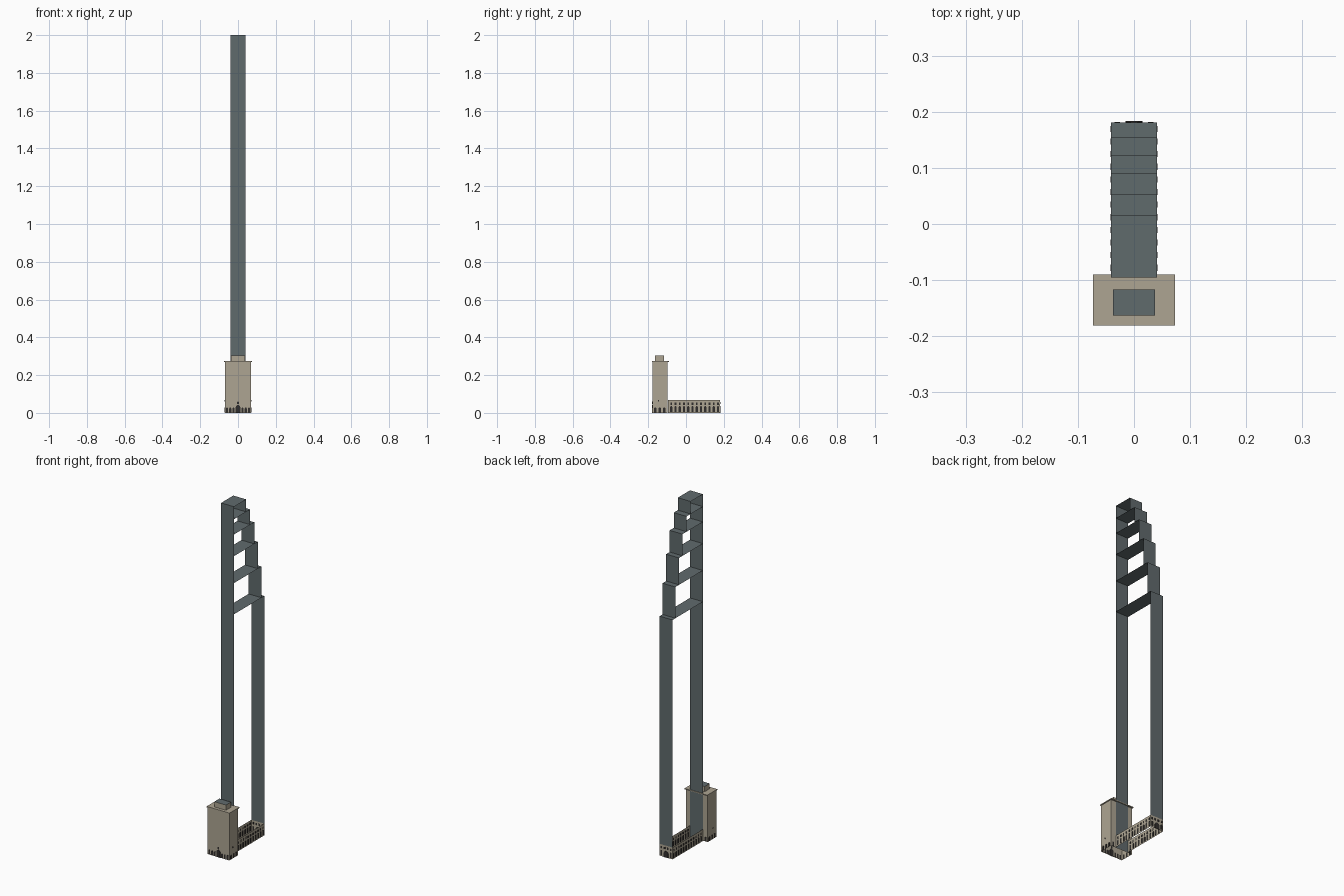
import bpy
import bmesh
import math
from mathutils import Vector

cube = bpy.data.objects.get("Cube")
if cube:
    bpy.data.objects.remove(cube, do_unlink=True)


def material(name, color):
    m = bpy.data.materials.new(name)
    m.use_nodes = True
    m.diffuse_color = (*color, 1)
    m.node_tree.nodes["Principled BSDF"].inputs["Base Color"].default_value = (*color, 1)
    return m


STONE = material("beige stone", (0.42, 0.375, 0.29))
SLATE = material("slate panel", (0.118, 0.145, 0.152))
DARK = material("dark opening", (0.03, 0.027, 0.025))


def build(name, bm, *mats):
    mesh = bpy.data.meshes.new(name)
    bm.to_mesh(mesh)
    bm.free()
    for m in mats:
        mesh.materials.append(m)
    obj = bpy.data.objects.new(name, mesh)
    bpy.context.collection.objects.link(obj)
    return obj


def add_box(bm, lo, hi):
    lo, hi = Vector(lo), Vector(hi)
    verts = bmesh.ops.create_cube(bm, size=1)["verts"]
    for v in verts:
        v.co = (lo + hi) / 2 + v.co * (hi - lo)
    return list({f for v in verts for f in v.link_faces})


def add_quad(bm, origin, u, v):
    o, u, v = Vector(origin), Vector(u), Vector(v)
    return bm.faces.new([bm.verts.new(p) for p in (o, o + u, o + u + v, o + v)])


def add_opening(bm, along, center, face, base, width, height, arched=False):
    """Thin plate lying on a wall; along is the axis the wall runs on."""
    half, t = width / 2, 0.0012
    outline = [(-half, base), (half, base)]
    if arched:
        steps = 6
        spring = base + height - half
        outline += [(half * math.cos(math.pi * i / steps),
                     spring + half * math.sin(math.pi * i / steps)) for i in range(steps + 1)]
    else:
        outline += [(half, base + height), (-half, base + height)]
    rings = []
    for d in (face - t, face + t):
        rings.append([bm.verts.new((center + a, d, z) if along == "x" else (d, center + a, z))
                      for a, z in outline])
    bm.faces.new(rings[0])
    bm.faces.new(rings[1][::-1])
    n = len(outline)
    for i in range(n):
        j = (i + 1) % n
        bm.faces.new((rings[0][j], rings[0][i], rings[1][i], rings[1][j]))


# Tower: one tall front sheet, stepped back sheets and a deck at each step
HALF, FRONT, LOW = 0.041, -0.095, 0.068
steps = [(0.181, 1.38), (0.155, 1.56), (0.122, 1.715), (0.09, 1.84), (0.053, 1.928), (0.016, 2.0)]

bm = bmesh.new()
add_quad(bm, (-HALF, FRONT, 0), (2 * HALF, 0, 0), (0, 0, 2))
build("tower_front_sheet", bm, SLATE)

backs, decks = bmesh.new(), bmesh.new()
bottom = LOW
for y, top in steps:
    add_quad(backs, (HALF, y, bottom), (-2 * HALF, 0, 0), (0, 0, top - bottom))
    add_quad(decks, (-HALF, FRONT, top), (2 * HALF, 0, 0), (0, y - FRONT, 0))
    bottom = top
build("tower_back_sheets", backs, SLATE)
build("tower_decks", decks, SLATE)

# Low rear wing: open walls on the sides and back
back_y = steps[0][0]
bm = bmesh.new()
for x in (-HALF, HALF):
    add_quad(bm, (x, FRONT, 0), (0, back_y - FRONT, 0), (0, 0, LOW))
add_quad(bm, (HALF, back_y, 0), (-2 * HALF, 0, 0), (0, 0, LOW))
bmesh.ops.recalc_face_normals(bm, faces=bm.faces)
build("wing_walls", bm, STONE)

# Wing windows in two rows
bm = bmesh.new()
for x in (-HALF, HALF):
    for i in range(12):
        y = -0.078 + i * 0.0225
        add_opening(bm, "y", y, x, 0.006, 0.011, 0.03, True)
        add_opening(bm, "y", y, x, 0.043, 0.009, 0.012)
for x in (-0.03, 0.03):
    add_opening(bm, "x", x, back_y, 0.006, 0.01, 0.03, True)
for x in (-0.03, -0.01, 0.01, 0.03):
    add_opening(bm, "x", x, back_y, 0.046, 0.009, 0.012)
build("wing_windows", bm, DARK)

# Rear door
bm = bmesh.new()
add_opening(bm, "x", 0, back_y + 0.001, 0, 0.03, 0.036, True)
build("rear_door", bm, DARK)

# Front block, open below
BX, BF, BB, ROOF = 0.069, -0.178, -0.099, 0.275
bm = bmesh.new()
faces = add_box(bm, (-BX, BF, 0), (BX, BB, ROOF - 0.004))
bmesh.ops.delete(bm, geom=[f for f in faces if f.calc_center_median().z < 0.01], context="FACES")
build("front_block", bm, STONE)

bm = bmesh.new()
add_box(bm, (-0.073, -0.181, ROOF - 0.005), (0.073, -0.09, ROOF))
build("block_roof", bm, STONE)

# Rooftop box with a slate top
bm = bmesh.new()
for f in add_box(bm, (-0.037, -0.163, ROOF), (0.037, -0.117, 0.305)):
    f.material_index = int(f.calc_center_median().z > 0.3)
build("rooftop_box", bm, STONE, SLATE)

# Block openings: arcade windows, side portholes and flank windows
bm = bmesh.new()
for side in (-1, 1):
    for x in (0.024, 0.041, 0.058):
        add_opening(bm, "x", side * x, BF, 0.003, 0.011, 0.025, True)
    for y in (-0.163, -0.139, -0.115):
        add_opening(bm, "y", y, side * BX, 0.003, 0.013, 0.025, True)
    add_opening(bm, "y", -0.145, side * BX, 0.06, 0.006, 0.008)
    add_opening(bm, "x", side * 0.055, BB, 0.003, 0.012, 0.025, True)
build("block_windows", bm, DARK)

# Main entrance with a narrower window above
bm = bmesh.new()
add_opening(bm, "x", 0, BF, 0, 0.024, 0.042, True)
add_opening(bm, "x", 0, BF, 0.046, 0.009, 0.014, True)
build("main_entrance", bm, DARK)
